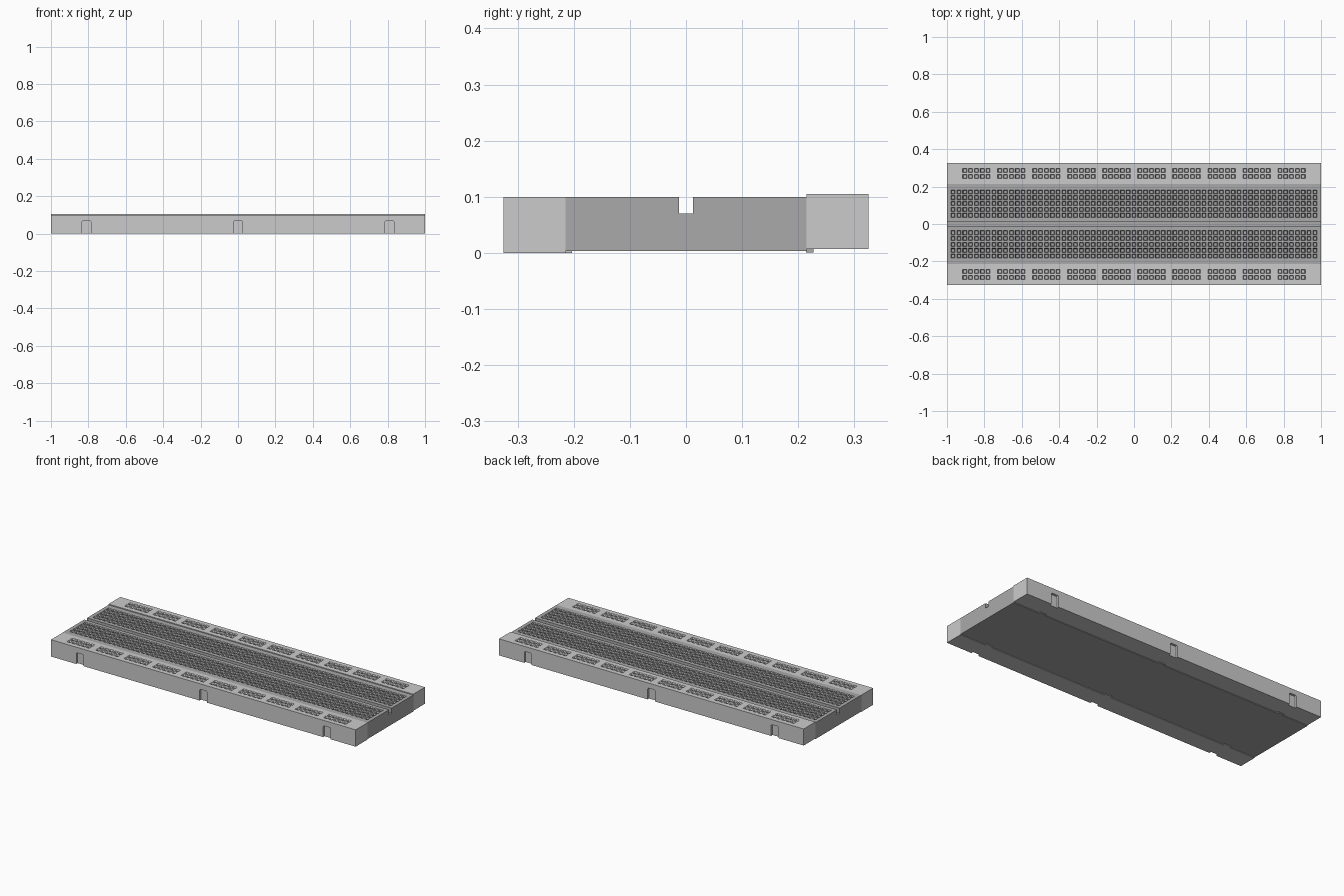
import bpy, bmesh
from mathutils import Matrix, Vector

if "Cube" in bpy.data.objects:
    bpy.data.objects.remove(bpy.data.objects["Cube"])

PITCH, HOLE = 0.0312, 0.0225
CLIPS = (-0.81, 0.0, 0.81)


def finish(name, bm):
    mesh = bpy.data.meshes.new(name)
    bm.to_mesh(mesh)
    bm.free()
    obj = bpy.data.objects.new(name, mesh)
    bpy.context.collection.objects.link(obj)
    return obj


def socket_block(name, columns, profile, base):
    """Block with tapered square sockets; profile points are (y, z, socket starts here)."""
    xs = [(-1.0, False)]
    for c in columns:
        xs += [(c - HOLE / 2, True), (c + HOLE / 2, False)]
    xs.append((1.0, False))
    bm = bmesh.new()
    grid = [[bm.verts.new((x, y, z)) for y, z, _ in profile] for x, _ in xs]
    sockets = []
    for i in range(len(xs) - 1):
        for j in range(len(profile) - 1):
            f = bm.faces.new((grid[i][j], grid[i + 1][j], grid[i + 1][j + 1], grid[i][j + 1]))
            if xs[i][1] and profile[j][2]:
                sockets.append(f)
    # walls and underside
    rim = [e for e in bm.edges if e.is_boundary]
    new = bmesh.ops.extrude_edge_only(bm, edges=rim)["geom"]
    low = [v for v in new if isinstance(v, bmesh.types.BMVert)]
    for v in low:
        v.co.z = base
    bmesh.ops.remove_doubles(bm, verts=low, dist=1e-5)
    bmesh.ops.holes_fill(bm, edges=[e for e in bm.edges if e.is_boundary], sides=0)
    # funnel mouth, then a straight square well
    bmesh.ops.inset_individual(bm, faces=sockets, thickness=0.004, depth=-0.005)
    bmesh.ops.inset_individual(bm, faces=sockets, thickness=0.0005, depth=-0.022)
    bmesh.ops.recalc_face_normals(bm, faces=bm.faces)
    return finish(name, bm)


def rows(centres, z):
    pts = []
    for c in centres:
        pts += [(c - HOLE / 2, z, True), (c + HOLE / 2, z, False)]
    return pts


def clip_shapes(name, y, base, width, depth, height):
    """Three blocks with rounded upper corners, used as tabs or slot cutters."""
    bm = bmesh.new()
    for x in CLIPS:
        m = Matrix.Translation((x, y, base + height / 2)) @ Matrix.Diagonal((width, depth, height, 1))
        made = bmesh.ops.create_cube(bm, size=1, matrix=m)["verts"]
        top = [e for e in {e for v in made for e in v.link_edges}
               if all(v.co.z > base + height / 2 and (v.co.x - x) * (e.verts[0].co.x - x) > 0 for v in e.verts)]
        bmesh.ops.bevel(bm, geom=top, offset=0.008, segments=3, profile=0.5, affect='EDGES')
    return finish(name, bm)


def cut_slots(obj, y, base):
    cutter = clip_shapes("slot_cutter", y, base - 0.02, 0.048, 0.027, 0.088)
    cutter.hide_render = True
    mod = obj.modifiers.new("slots", 'BOOLEAN')
    mod.operation = 'DIFFERENCE'
    mod.solver = 'EXACT'
    mod.object = cutter
    bpy.context.view_layer.objects.active = obj
    bpy.ops.object.modifier_apply(modifier=mod.name)
    bpy.data.objects.remove(cutter)


# main terminal block with centre channel
near = [PITCH * (1.5 + i) for i in range(5)]
far = [-c for c in reversed(near)]
main_profile = ([(-0.215, 0.1, False)] + rows(far, 0.1)
                + [(-0.0125, 0.1, False), (-0.0125, 0.07, False),
                   (0.0125, 0.07, False), (0.0125, 0.1, False)]
                + rows(near, 0.1) + [(0.215, 0.1, False)])
main = socket_block("terminal_block", [PITCH * (i - 31) for i in range(63)], main_profile, 0.003)
grey = bpy.data.materials.new("dark_grey")
grey.diffuse_color = (0.4, 0.4, 0.4, 1)
grey.use_nodes = True
grey.node_tree.nodes["Principled BSDF"].inputs["Base Color"].default_value = grey.diffuse_color
main.data.materials.append(grey)

# power rails: ten groups of five columns, two rows
rail_columns = [PITCH * (i - 29) for i in range(59) if i % 6 != 5]
for name, side, base, top in (("front_rail", -1, 0.0, 0.1), ("back_rail", 1, 0.007, 0.105)):
    mid = 0.27 * side
    profile = ([(mid - 0.055, top, False)] + rows((mid - PITCH / 2, mid + PITCH / 2), top)
               + [(mid + 0.055, top, False)])
    rail = socket_block(name, rail_columns, profile, base)
    cut_slots(rail, 0.325 * side, base)

# interlocking tabs between the blocks
clip_shapes("front_rail_tabs", -0.2095, 0.0, 0.04, 0.013, 0.062)
tabs = clip_shapes("terminal_block_tabs", 0.2205, 0.001, 0.04, 0.013, 0.062)
tabs.data.materials.append(grey)
